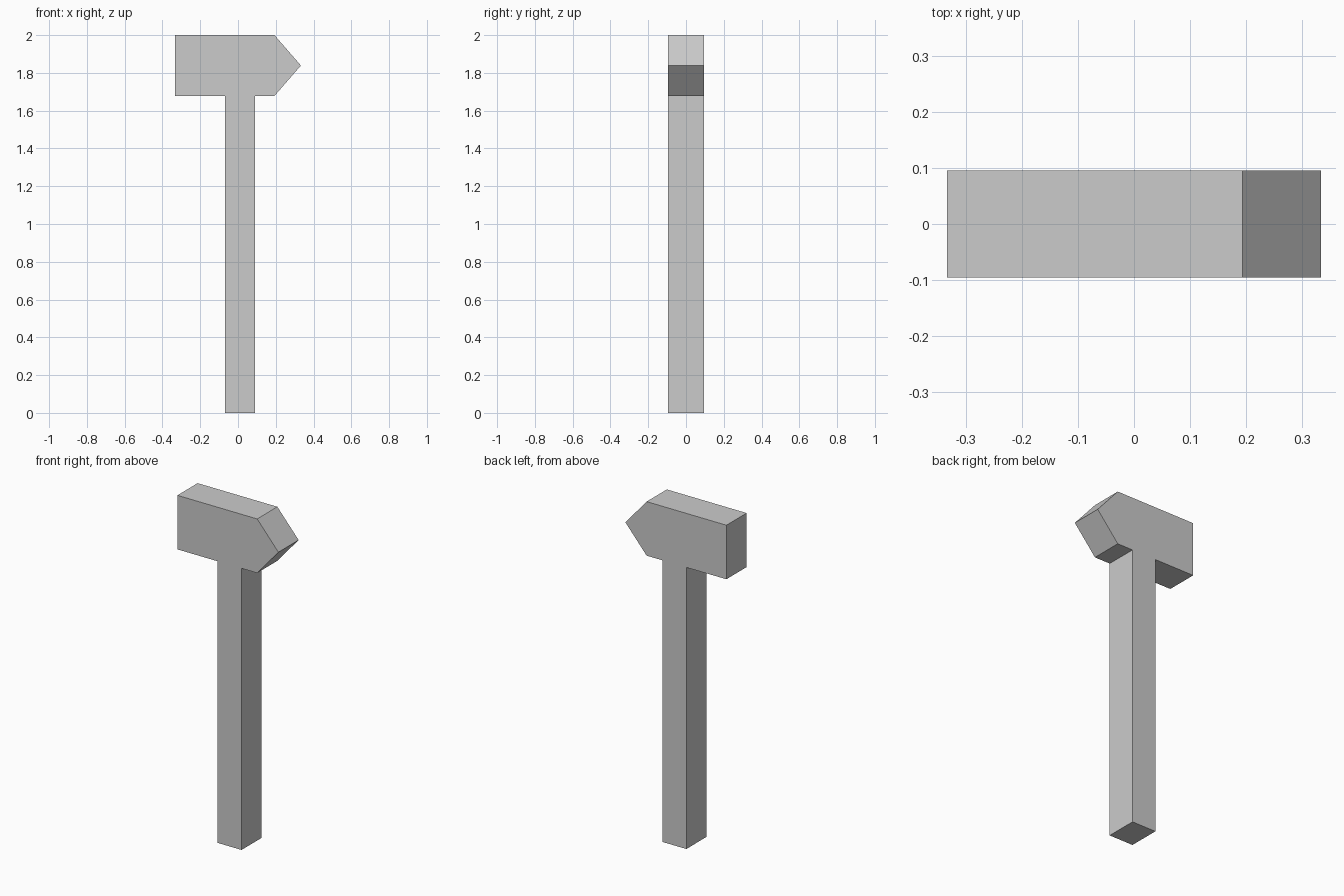
import bpy, bmesh

if "Cube" in bpy.data.objects:
    bpy.data.objects.remove(bpy.data.objects["Cube"])

HALF_DEPTH = 0.095

# Side outline (x, z): handle and head flush in one flat slab
outline = [
    (-0.069, 0.0), (0.09, 0.0), (0.09, 1.678),           # handle
    (0.193, 1.678), (0.333, 1.839), (0.193, 2.0),        # wedge end of the head
    (-0.333, 2.0), (-0.333, 1.678), (-0.069, 1.678),     # blunt end of the head
]

# Extrude the outline from front to back
bm = bmesh.new()
front = bm.faces.new([bm.verts.new((x, -HALF_DEPTH, z)) for x, z in outline])
result = bmesh.ops.extrude_face_region(bm, geom=[front], use_keep_orig=True)
back = [v for v in result["geom"] if isinstance(v, bmesh.types.BMVert)]
bmesh.ops.translate(bm, verts=back, vec=(0, 2 * HALF_DEPTH, 0))
bmesh.ops.recalc_face_normals(bm, faces=bm.faces)

mesh = bpy.data.meshes.new("hammer")
bm.to_mesh(mesh)
bm.free()
bpy.context.collection.objects.link(bpy.data.objects.new("hammer", mesh))
